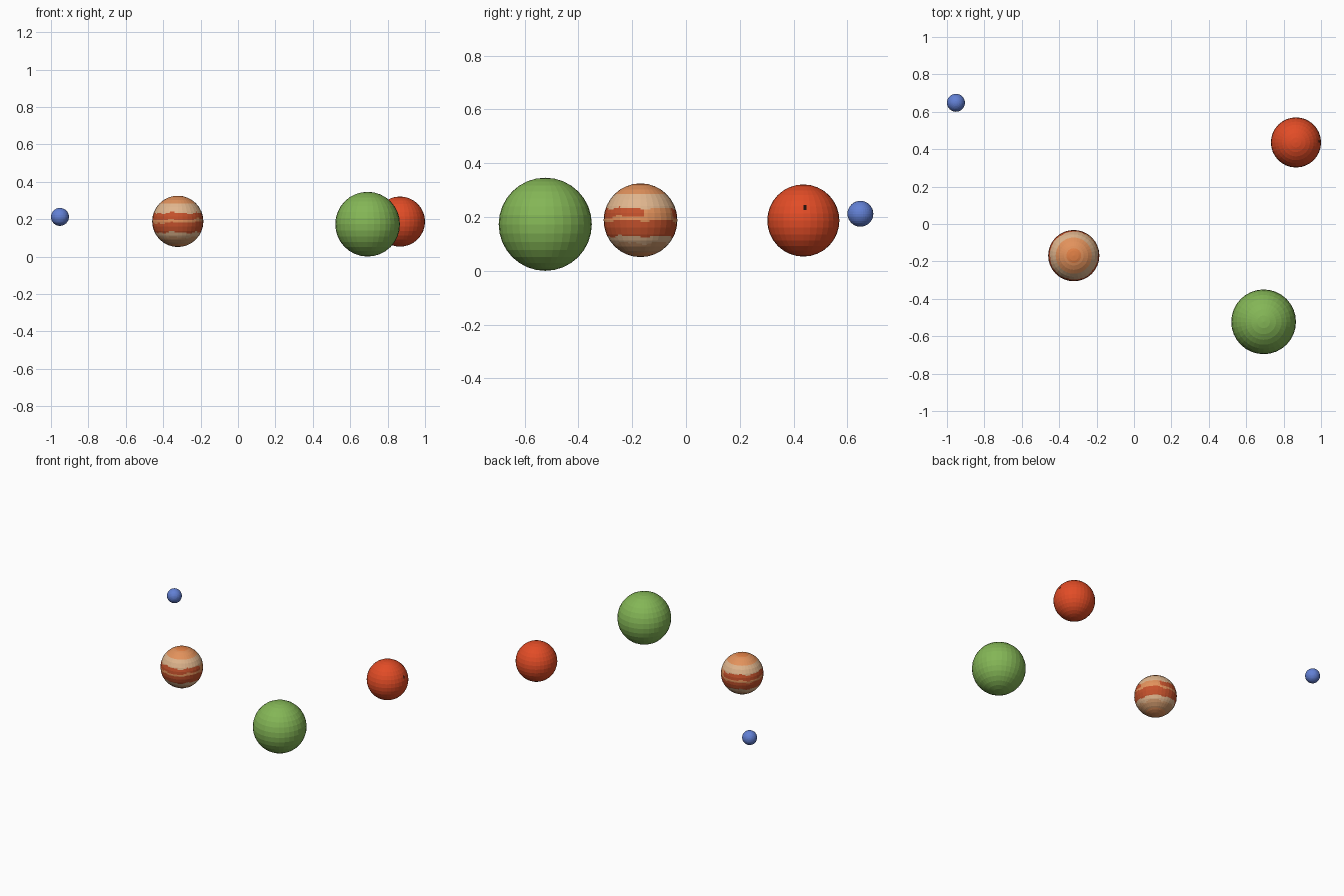
import bpy, bmesh, math

if "Cube" in bpy.data.objects:
    bpy.data.objects.remove(bpy.data.objects["Cube"])


def material(name, r, g, b):
    """Flat colour given as 0-255 display values, stored linear."""
    def lin(c):
        c /= 255
        return c / 12.92 if c <= 0.04045 else ((c + 0.055) / 1.055) ** 2.4
    m = bpy.data.materials.new(name)
    m.diffuse_color = (lin(r), lin(g), lin(b), 1)
    m.use_nodes = True
    m.node_tree.nodes["Principled BSDF"].inputs["Base Color"].default_value = m.diffuse_color
    return m


GREEN = material("leaf green", 132, 182, 86)
BLUE = material("soft blue", 98, 128, 212)
RED = material("rust red", 226, 76, 38)
BLACK = material("dark spot", 35, 15, 10)
ORANGE = material("band orange", 226, 146, 92)
DEEP = material("pole orange", 224, 128, 70)
CREAM = material("band cream", 224, 182, 142)
BROWN = material("band red brown", 198, 82, 44)
TAN = material("band tan", 206, 152, 108)


def planet(name, centre, radius, mats, rule=None):
    """Faceted globe; with a colour rule the facets are cut finer but stay flat."""
    bm = bmesh.new()
    bmesh.ops.create_uvsphere(bm, u_segments=32, v_segments=16, radius=radius)
    if rule:
        bmesh.ops.subdivide_edges(bm, edges=bm.edges[:], cuts=3, use_grid_fill=True)
        for f in bm.faces:
            f.material_index = rule(f.calc_center_median() / radius)
    me = bpy.data.meshes.new(name)
    bm.to_mesh(me)
    bm.free()
    for m in mats:
        me.materials.append(m)
    ob = bpy.data.objects.new(name, me)
    ob.location = centre
    bpy.context.collection.objects.link(ob)
    return ob


def bands(d):
    """Latitude bands with slightly wavy edges: index into the banded materials."""
    az = math.atan2(d.y, d.x)
    z = d.z + 0.025 * math.sin(5 * az + 1) + 0.015 * math.sin(11 * az)
    mid = 0.05 + 0.06 * max(0, math.cos(az))      # pale equator stripe, wider on the right
    if d.z > 0.95:
        return 1
    if d.z > 0.72:
        return 0
    if z > 0.33:
        return 2
    if z > mid:                                   # upper belt, broken on one side
        return 0 if 0.1 < az < 1.1 else 3
    if z > mid - 0.11:
        return 0
    if z > -0.43:
        return 3
    if z > -0.62:
        return 2
    return 4 if d.z > -0.88 else 0


def spot(d):
    """Small dark patch on the right side."""
    return 1 if d.x > 0 and abs(d.y - 0.05) < 0.05 and abs(d.z - 0.36) < 0.05 else 0


planet("green_planet", (0.693, -0.523, 0.173), 0.173, [GREEN])
planet("red_planet", (0.866, 0.436, 0.187), 0.134, [RED, BLACK], spot)
planet("banded_planet", (-0.322, -0.169, 0.188), 0.137,
       [ORANGE, DEEP, CREAM, BROWN, TAN], bands)
planet("blue_planet", (-0.952, 0.648, 0.212), 0.048, [BLUE])
